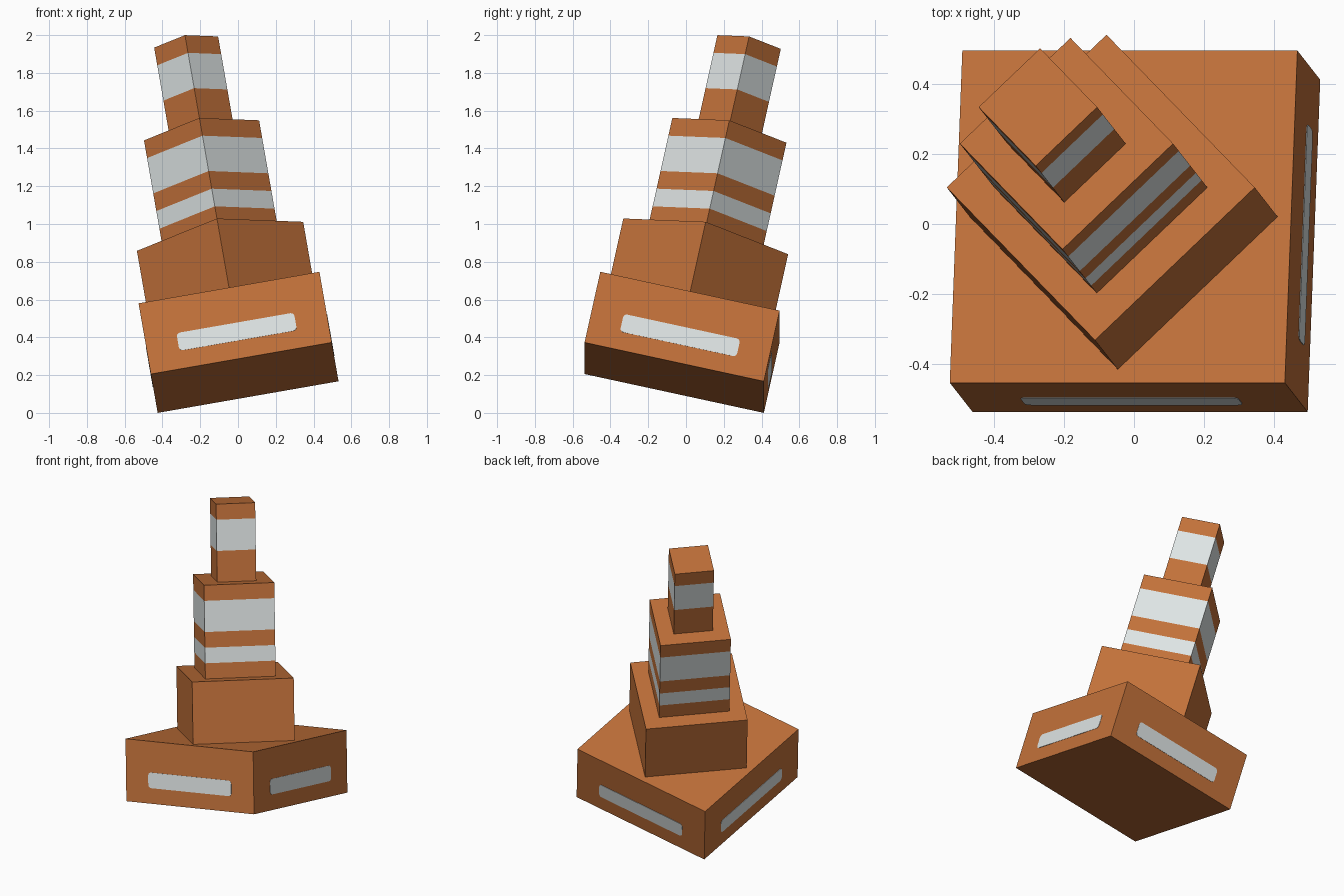
import bpy, bmesh, math
from mathutils import Matrix, Vector

old = bpy.data.objects.get("Cube")
if old:
    bpy.data.objects.remove(old, do_unlink=True)


def make_material(name, rgb):
    mat = bpy.data.materials.new(name)
    mat.use_nodes = True
    color = (*rgb, 1.0)
    mat.diffuse_color = color
    mat.node_tree.nodes["Principled BSDF"].inputs["Base Color"].default_value = color
    return mat


ORANGE = make_material("burnt orange", (0.539, 0.165, 0.042))
WHITE = make_material("reflective white", (0.73, 0.775, 0.775))

# The whole stack leans back and to the side; parts are laid out upright in grid units
UNIT = 0.486
LEAN = (Matrix.Translation((0.0355, -0.0625, 0.1865))
        @ Matrix.Rotation(math.radians(-9.9), 4, 'Y')
        @ Matrix.Rotation(math.radians(-12.4), 4, 'X')
        @ Matrix.Scale(UNIT, 4))


def finish(name, bm, materials, turn=0.0):
    bm.transform(Matrix.Rotation(math.radians(turn), 4, 'Z'))
    bmesh.ops.recalc_face_normals(bm, faces=bm.faces)
    mesh = bpy.data.meshes.new(name)
    bm.to_mesh(mesh)
    bm.free()
    for mat in materials:
        mesh.materials.append(mat)
    obj = bpy.data.objects.new(name, mesh)
    bpy.context.collection.objects.link(obj)
    obj.matrix_world = LEAN
    return obj


def block(name, width, bottom, height, turn=0.0, bands=()):
    """Square block; each band (low, high) above its bottom is painted white."""
    bm = bmesh.new()
    bmesh.ops.create_cube(bm, size=1.0)
    bmesh.ops.scale(bm, vec=(width, width, height), verts=bm.verts)
    bmesh.ops.translate(bm, vec=(0, 0, bottom + height / 2), verts=bm.verts)
    for band in bands:
        for level in band:
            bmesh.ops.bisect_plane(bm, geom=bm.verts[:] + bm.edges[:] + bm.faces[:],
                                   plane_co=(0, 0, bottom + level), plane_no=(0, 0, 1))
    bm.normal_update()
    for face in bm.faces:
        z = face.calc_center_median().z - bottom
        if abs(face.normal.z) < 0.5 and any(lo < z < hi for lo, hi in bands):
            face.material_index = 1
    return finish(name, bm, [ORANGE, WHITE] if bands else [ORANGE], turn)


def panel(name, turn):
    """Thin plate with rounded corners, low on one side of the base."""
    half_w, half_h, radius, mid = 0.65, 0.1, 0.04, 0.3
    bm = bmesh.new()
    verts = []
    for i, (sx, sz) in enumerate([(1, 1), (-1, 1), (-1, -1), (1, -1)]):
        for step in range(4):
            a = math.radians(i * 90 + step * 30)
            verts.append(bm.verts.new((sx * (half_w - radius) + radius * math.cos(a), -0.998,
                                       mid + sz * (half_h - radius) + radius * math.sin(a))))
    face = bm.faces.new(verts)
    plate = bmesh.ops.extrude_face_region(bm, geom=[face])
    moved = [g for g in plate["geom"] if isinstance(g, bmesh.types.BMVert)]
    bmesh.ops.translate(bm, vec=Vector((0, -0.006, 0)), verts=moved)
    return finish(name, bm, [WHITE], turn)


# Square base with a panel on each side
block("base", 2.0, 0.0, 0.8)
for side, angle in (("front", 0), ("left", 90), ("back", 180), ("right", 270)):
    panel(side + "_base_panel", angle)

# Three narrowing tiers turned a half quarter on the base
block("lower_tier", 1.3, 0.8, 0.8, 45)
block("middle_tier", 0.9, 1.6, 1.2, 45, bands=[(0.2, 0.4), (0.6, 1.0)])
block("top_tier", 0.5, 2.8, 1.0, 45, bands=[(0.4, 0.8)])
